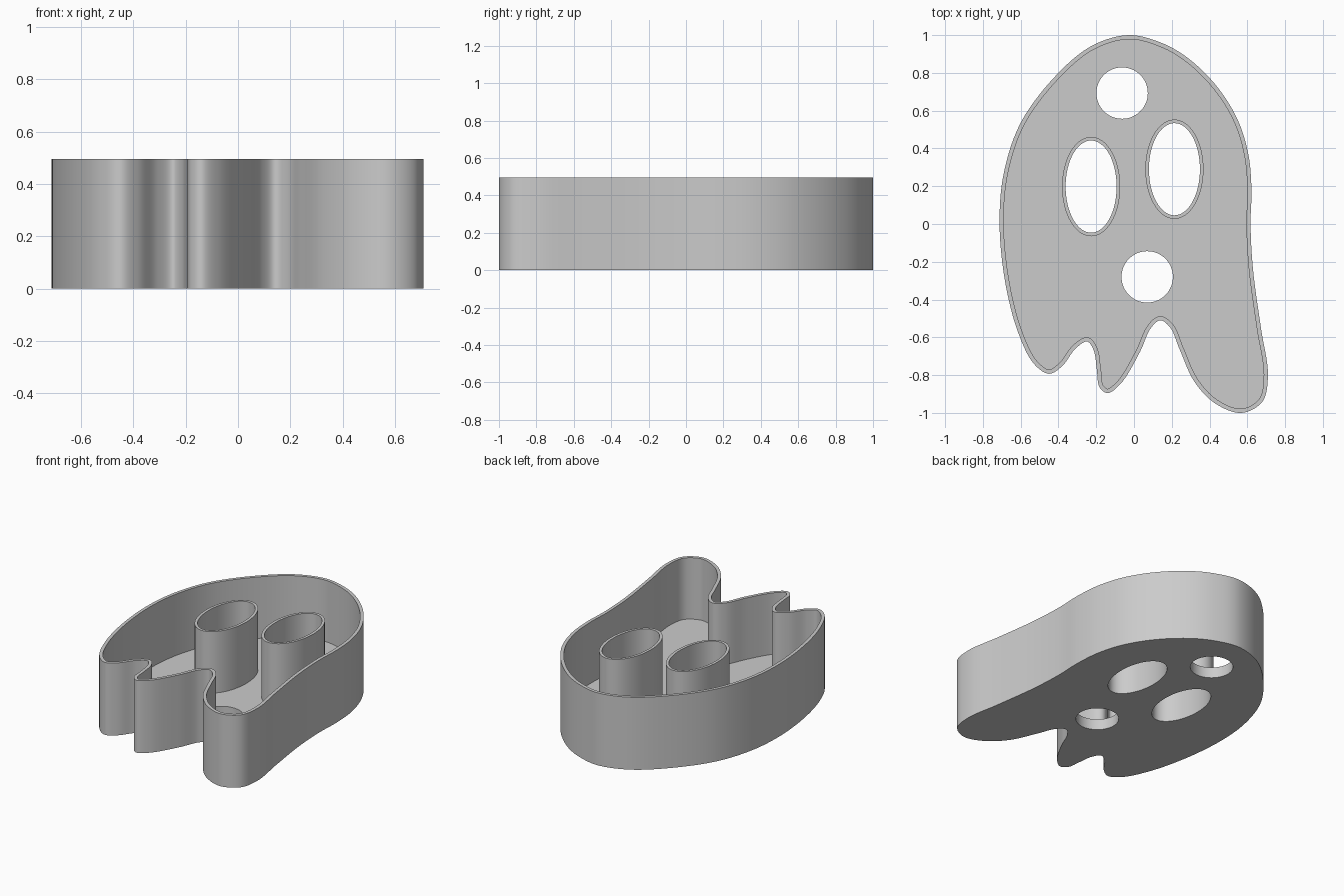
import bpy, bmesh, math
from mathutils import Vector

if "Cube" in bpy.data.objects:
    bpy.data.objects.remove(bpy.data.objects["Cube"])

HEIGHT, FLOOR, WALL = 0.495, 0.075, 0.022

# Outer silhouette, clockwise from the top of the head
OUTLINE = [
    (-0.03, 1.0), (0.13, 0.965), (0.27, 0.89), (0.425, 0.745), (0.545, 0.56), (0.605, 0.37),
    (0.622, 0.18), (0.617, 0.0), (0.63, -0.24), (0.672, -0.55), (0.709, -0.80),
    (0.68, -0.94), (0.57, -1.0), (0.43, -0.95), (0.32, -0.835), (0.24, -0.66),
    (0.193, -0.55), (0.14, -0.51), (0.09, -0.55), (0.03, -0.68), (-0.07, -0.845),
    (-0.14, -0.895), (-0.182, -0.865), (-0.197, -0.77), (-0.213, -0.67), (-0.248, -0.622),
    (-0.31, -0.66), (-0.38, -0.752), (-0.45, -0.793), (-0.53, -0.74), (-0.615, -0.57),
    (-0.685, -0.29), (-0.712, 0.03), (-0.685, 0.29), (-0.595, 0.545), (-0.40, 0.80),
    (-0.22, 0.945)]


def smooth_loop(points, steps=8):
    """Closed centripetal spline through the points."""
    pts, out = [Vector(p) for p in points], []
    n = len(pts)
    for i in range(n):
        a, b, c, d = (pts[(i + k) % n] for k in (-1, 0, 1, 2))
        t1 = (b - a).length ** 0.5
        t2 = t1 + (c - b).length ** 0.5
        t3 = t2 + (d - c).length ** 0.5
        for s in range(steps):
            t = t1 + (t2 - t1) * s / steps
            p = a.lerp(b, t / t1)
            q = b.lerp(c, (t - t1) / (t2 - t1))
            r = c.lerp(d, (t - t2) / (t3 - t2))
            out.append(p.lerp(q, t / t2).lerp(q.lerp(r, (t - t1) / (t3 - t1)), (t - t1) / (t2 - t1)))
    return out


def inset_loop(loop, dist):
    """Offset a clockwise loop inward."""
    out = []
    for i, p in enumerate(loop):
        t = (loop[(i + 1) % len(loop)] - loop[i - 1]).normalized()
        out.append(p + Vector((t.y, -t.x)) * dist)
    return out


def ellipse(cx, cy, rx, ry, n=64):
    return [Vector((cx + rx * math.cos(2 * math.pi * i / n),
                    cy + ry * math.sin(2 * math.pi * i / n))) for i in range(n)]


bm = bmesh.new()


def ring(loop, z):
    return [bm.verts.new((p.x, p.y, z)) for p in loop]


def bridge(a, b):
    n = len(a)
    for i in range(n):
        j = (i + 1) % n
        bm.faces.new((a[i], a[j], b[j], b[i]))


def fill(rings):
    """Flat face bounded by the first ring, with the others as holes."""
    edges = []
    for r in rings:
        for i in range(len(r)):
            pair = (r[i - 1], r[i])
            edges.append(bm.edges.get(pair) or bm.edges.new(pair))
    bmesh.ops.triangle_fill(bm, edges=edges, use_beauty=True, normal=(0, 0, 1))


# Outer wall with its rim
outer = smooth_loop(OUTLINE)
inner = inset_loop(outer, WALL)
bottom, top = ring(outer, 0), ring(outer, HEIGHT)
rim, base = ring(inner, HEIGHT), ring(inner, FLOOR)
bridge(bottom, top)
bridge(top, rim)
bridge(rim, base)
under, upper = [bottom], [base]

# Oval eye tubes, open from top to bottom
for cx, cy in ((-0.227, 0.198), (0.214, 0.29)):
    hole, shell = ellipse(cx, cy, 0.135, 0.244), ellipse(cx, cy, 0.154, 0.263)
    low, high = ring(hole, 0), ring(hole, HEIGHT)
    lip, foot = ring(shell, HEIGHT), ring(shell, FLOOR)
    bridge(low, high)
    bridge(high, lip)
    bridge(lip, foot)
    under.append(low)
    upper.append(foot)

# Round holes through the floor only
for cx, cy in ((-0.063, 0.693), (0.07, -0.28)):
    hole = ellipse(cx, cy, 0.136, 0.136)
    low, high = ring(hole, 0), ring(hole, FLOOR)
    bridge(low, high)
    under.append(low)
    upper.append(high)

# Floor plate, underside and inside
fill(under)
fill(upper)
bmesh.ops.recalc_face_normals(bm, faces=bm.faces)

mesh = bpy.data.meshes.new("ghost_tray")
bm.to_mesh(mesh)
bm.free()
tray = bpy.data.objects.new("ghost_tray", mesh)
bpy.context.collection.objects.link(tray)

grey = bpy.data.materials.new("light grey")
grey.diffuse_color = (0.6, 0.6, 0.6, 1)
grey.use_nodes = True
grey.node_tree.nodes["Principled BSDF"].inputs["Base Color"].default_value = grey.diffuse_color
mesh.materials.append(grey)

bpy.context.view_layer.objects.active = tray
tray.select_set(True)
bpy.ops.object.shade_smooth_by_angle(angle=math.radians(35))
